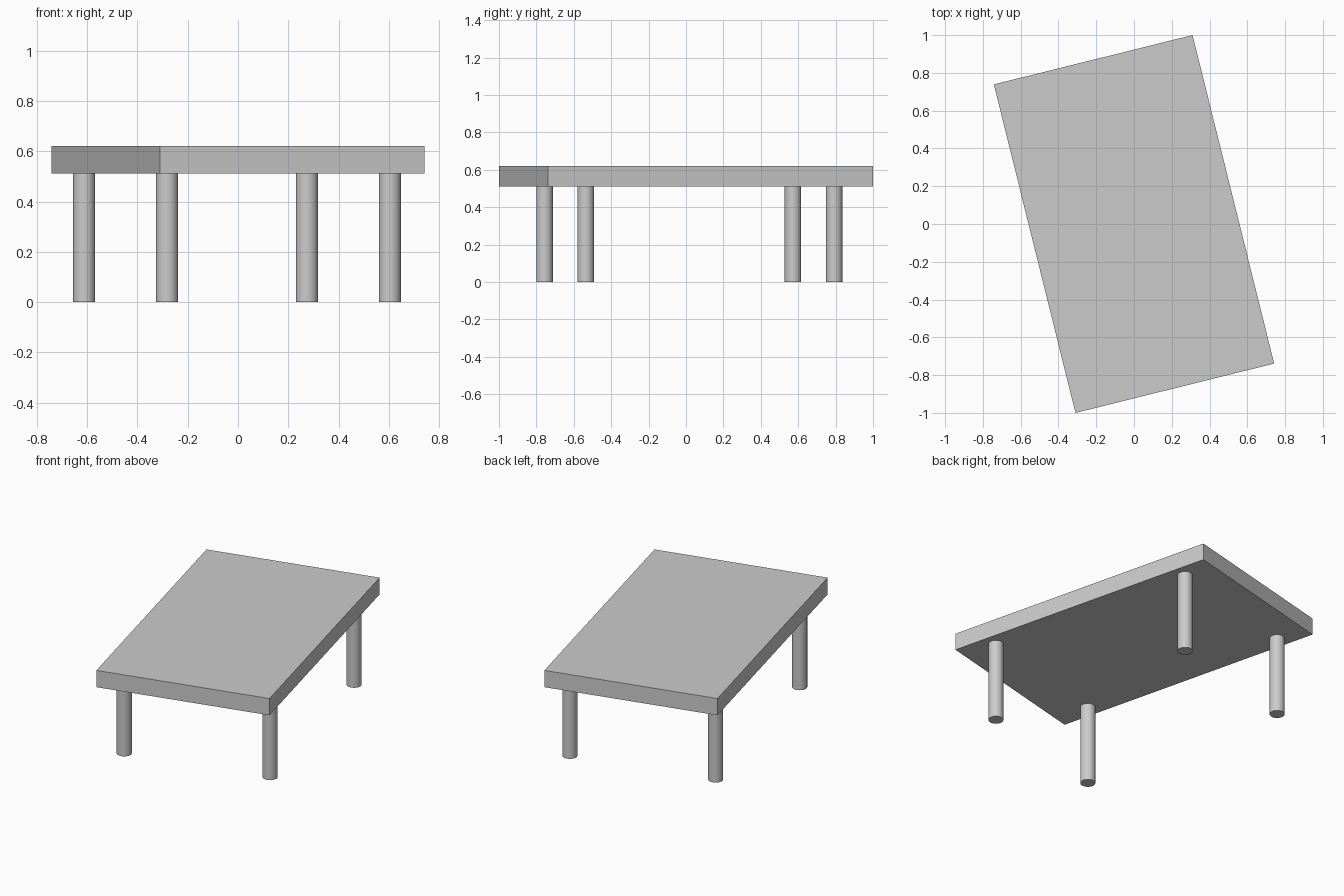
import bpy
import math
from mathutils import Matrix, Vector

if "Cube" in bpy.data.objects:
    bpy.data.objects.remove(bpy.data.objects["Cube"])

TURN = math.radians(13.95)
ROT = Matrix.Rotation(TURN, 3, 'Z')
TOP_Z, UNDER_Z = 0.62, 0.512

# Tabletop slab
bpy.ops.mesh.primitive_cube_add(size=1, location=(0, 0, (TOP_Z + UNDER_Z) / 2),
                                rotation=(0, 0, TURN))
top = bpy.context.object
top.name = "tabletop"
top.scale = (1.084, 1.792, TOP_Z - UNDER_Z)
bpy.ops.object.transform_apply(location=False, rotation=False, scale=True)

# Four round legs, set slightly towards the back
for y_name, sy in (("front", -1), ("back", 1)):
    for x_name, sx in (("left", -1), ("right", 1)):
        pos = ROT @ Vector((0.4565 * sx, 0.684 * sy, 0)) + Vector((-0.004, 0.018, UNDER_Z / 2))
        bpy.ops.mesh.primitive_cylinder_add(vertices=48, radius=0.044, depth=UNDER_Z,
                                            location=pos, rotation=(0, 0, TURN))
        bpy.context.object.name = f"{y_name}_{x_name}_leg"
        bpy.ops.object.shade_smooth_by_angle(angle=math.radians(30))
